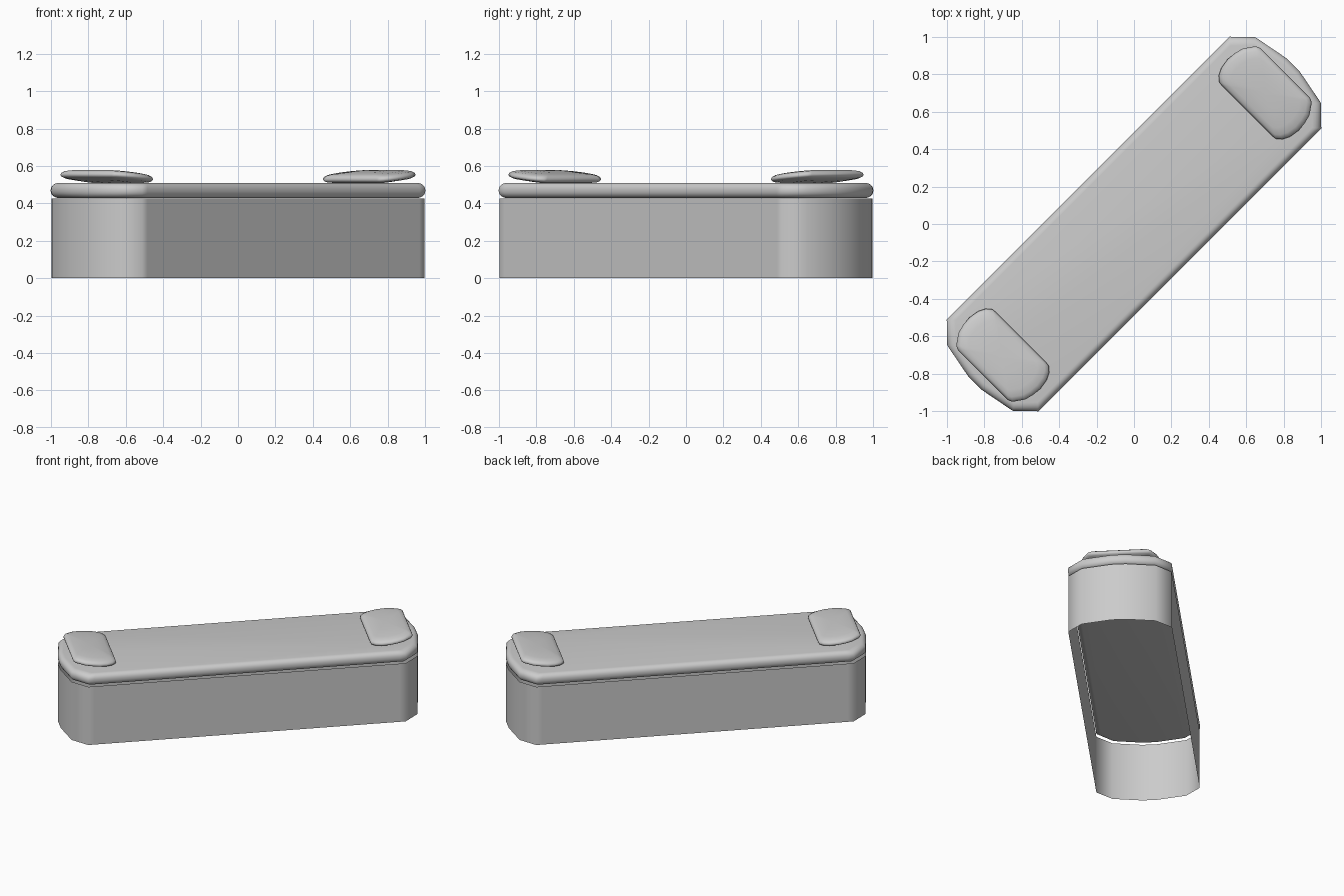
import bpy, bmesh, math

cube = bpy.data.objects.get("Cube")
if cube:
    bpy.data.objects.remove(cube, do_unlink=True)

grey = bpy.data.materials.new("soft grey")
grey.use_nodes = True
grey.diffuse_color = (0.6, 0.6, 0.6, 1)
grey.node_tree.nodes["Principled BSDF"].inputs["Base Color"].default_value = (0.6, 0.6, 0.6, 1)


def loft(name, outline, rings, capped=True, angle=60):
    """Stack scaled copies of an outline; rings are (scale_u, scale_v, z)."""
    bm = bmesh.new()
    loops = [[bm.verts.new((u * su, v * sv, z)) for u, v in outline] for su, sv, z in rings]
    n = len(outline)
    for a, b in zip(loops, loops[1:]):
        for i in range(n):
            j = (i + 1) % n
            bm.faces.new((a[i], a[j], b[j], b[i]))
    if capped:
        bm.faces.new(loops[0][::-1])
        bm.faces.new(loops[-1])
        bmesh.ops.recalc_face_normals(bm, faces=bm.faces[:])
    mesh = bpy.data.meshes.new(name)
    bm.to_mesh(mesh)
    bm.free()
    mesh.materials.append(grey)
    obj = bpy.data.objects.new(name, mesh)
    bpy.context.collection.objects.link(obj)
    bpy.ops.object.select_all(action='DESELECT')
    obj.select_set(True)
    bpy.context.view_layer.objects.active = obj
    bpy.ops.object.shade_smooth_by_angle(angle=math.radians(angle))
    return obj


# Bench footprint: one quarter mirrored to a long bar with chamfered, bowed ends
quarter = [(1.203, 0.05), (1.165, 0.247), (1.07, 0.346), (1.03, 0.346)]
half = quarter + [(-u, v) for u, v in reversed(quarter)]
footprint = half + [(-u, -v) for u, v in half]

# Base: thin-walled skirt, open underneath
base = loft("bench_base", footprint, [(0.998, 0.993, 0), (0.998, 0.993, 0.425)], capped=False)
base.rotation_euler.z = math.pi / 4

# Seat cushion: rounded rim all round
rim = []
radius, bottom, top = 0.036, 0.428, 0.51
for centre, start in ((bottom + radius, -90), (top - radius, 0)):
    for step in range(6):
        a = math.radians(start + step * 18)
        inset = radius * (1 - math.cos(a))
        rim.append((1 - inset / 1.203, 1 - inset / 0.346, centre + radius * math.sin(a)))
seat = loft("seat_cushion", footprint, rim)
seat.rotation_euler.z = math.pi / 4

# Pillows: straight long edges, bowed short ends, tilted up toward the bench ends
side = [(0.143, 0.19), (0.132, 0.213), (0.075, 0.252), (0.03, 0.264), (-0.024, 0.269),
        (-0.08, 0.26), (-0.12, 0.24), (-0.142, 0.215), (-0.145, 0.195)]
pillow_outline = side + [(u, -v) for u, v in reversed(side)]
puff = [(0.1, -0.028), (0.6, -0.025), (0.9, -0.016), (0.97, -0.01), (1, 0),
        (0.97, 0.012), (0.9, 0.021), (0.75, 0.027), (0.4, 0.032), (0.1, 0.033)]
for name, sign in (("left_pillow", 1), ("right_pillow", -1)):
    pillow = loft(name, pillow_outline, [(s, s, z) for s, z in puff], angle=80)
    pillow.location = (sign * 0.707, sign * 0.707, 0.54)
    pillow.rotation_euler = (0, -0.1, math.pi / 4 + (0 if sign > 0 else math.pi))
